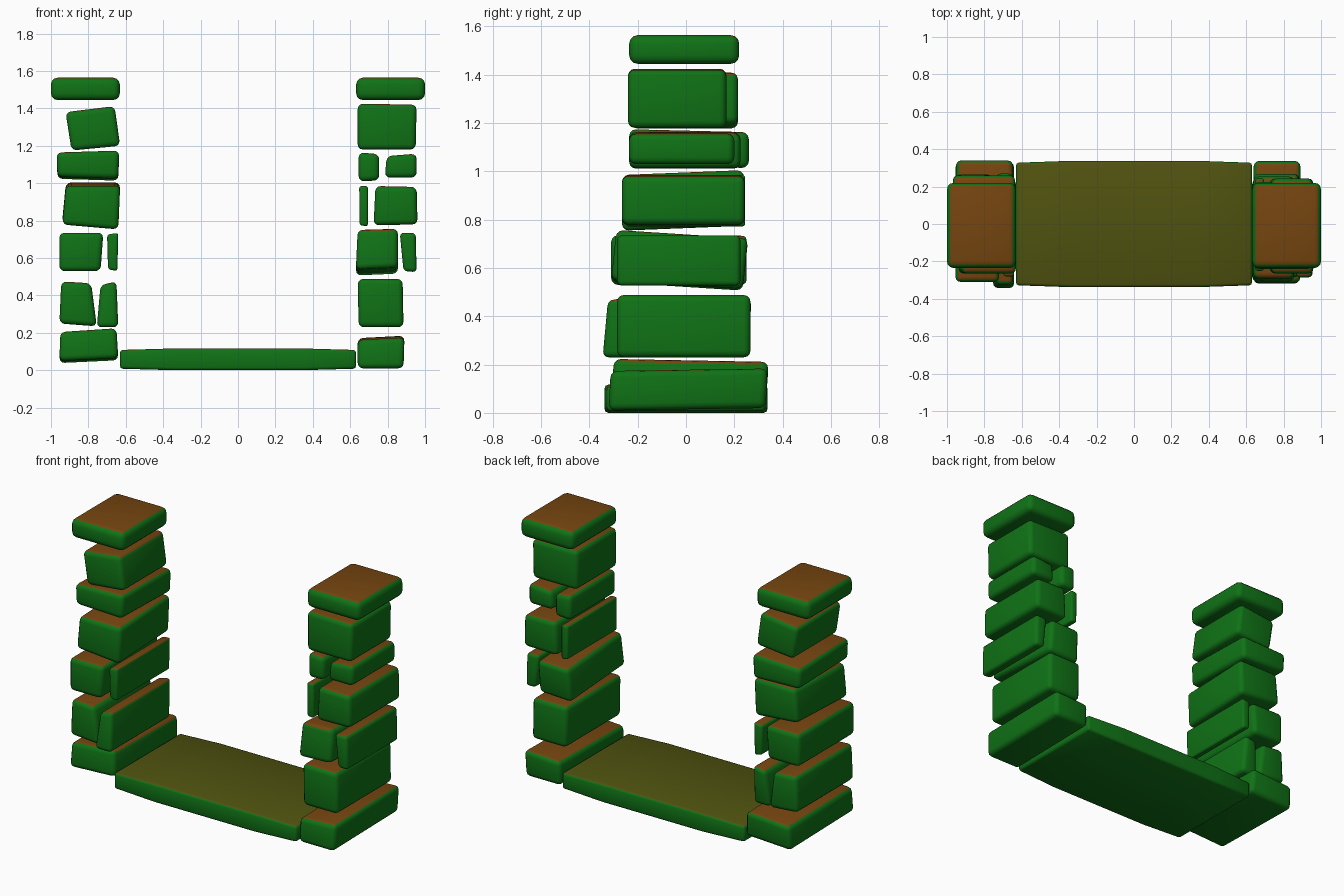
import bpy, bmesh
from mathutils import Vector

if "Cube" in bpy.data.objects:
    bpy.data.objects.remove(bpy.data.objects["Cube"])


def material(name, rgb):
    m = bpy.data.materials.new(name)
    m.diffuse_color = (*rgb, 1)
    m.use_nodes = True
    m.node_tree.nodes["Principled BSDF"].inputs["Base Color"].default_value = m.diffuse_color
    return m


GREEN = material("green_side", (0.005, 0.17, 0.008))
BROWN = material("brown_top", (0.18, 0.06, 0.005))
OLIVE = material("olive_top", (0.08, 0.085, 0.005))


def finish(name, bm, bevel, top, segments=3):
    """Round the edges, colour upward faces, and make the object."""
    bmesh.ops.recalc_face_normals(bm, faces=bm.faces)
    bm.normal_update()
    edges = [e for e in bm.edges if e.calc_face_angle(0) > 0.5]
    bmesh.ops.bevel(bm, geom=edges, offset=bevel, segments=segments,
                    profile=0.5, affect='EDGES', clamp_overlap=True)
    bm.normal_update()
    for f in bm.faces:
        f.smooth = True
        f.material_index = 1 if f.normal.z > 0.75 else 0
    me = bpy.data.meshes.new(name)
    bm.to_mesh(me)
    bm.free()
    me.materials.append(GREEN)
    me.materials.append(top)
    ob = bpy.data.objects.new(name, me)
    bpy.context.collection.objects.link(ob)
    return ob


def stone(name, bl, br, tr, tl, y0, y1, dz=0.0, lean=0.0, bevel=0.028):
    """Rounded block from a four-corner front outline, swept y0..y1.
    dz raises the back end, lean shifts the top along y."""
    bm = bmesh.new()
    rings = []
    for y, k in ((y0, 0), (y1, 1)):
        rings.append([bm.verts.new((x, y + (lean if i > 1 else 0), z + dz * k))
                      for i, (x, z) in enumerate((bl, br, tr, tl))])
    a, b = rings
    bm.faces.new(a)
    bm.faces.new(b[::-1])
    for i in range(4):
        j = (i + 1) % 4
        bm.faces.new((a[j], a[i], b[i], b[j]))
    width = min(br[0] - bl[0], tr[0] - tl[0])
    return finish(name, bm, min(bevel, 0.3 * width), BROWN)


# left pillar
stone("left_base_stone", (-.955, .05), (-.64, .065), (-.65, .225), (-.95, .205),
      -.31, .33, -.012, .012)
stone("left_stone_2_outer", (-.955, .25), (-.755, .235), (-.785, .465), (-.945, .475),
      -.305, .265)
stone("left_stone_2_inner", (-.755, .23), (-.64, .23), (-.65, .475), (-.735, .455),
      -.345, .25, 0, .022)
stone("left_stone_3_outer", (-.955, .53), (-.735, .53), (-.72, .735), (-.955, .735),
      -.31, .25)
stone("left_stone_3_inner", (-.695, .54), (-.645, .53), (-.64, .735), (-.70, .725),
      -.28, .25)
stone("left_stone_4", (-.94, .778), (-.64, .752), (-.63, .985), (-.92, .985),
      -.265, .24, .02)
stone("left_stone_5", (-.965, .1 + .935), (-.64, 1.025), (-.635, 1.175), (-.97, 1.165),
      -.235, .26, -.012)
stone("left_stone_6", (-.89, 1.175), (-.63, 1.2), (-.66, 1.412), (-.922, 1.38),
      -.23, .215)

# right pillar
stone("right_base_stone", (.64, .01), (.885, .01), (.89, .175), (.64, .162),
      -.32, .33, .01, .008)
stone("right_stone_2", (.645, .23), (.885, .23), (.88, .488), (.64, .488),
      -.285, .267)
stone("right_stone_3_inner", (.63, .54), (.855, .55), (.855, .758), (.64, .752),
      -.31, .235, -.035, .022)
stone("right_stone_3_outer", (.885, .53), (.955, .525), (.95, .735), (.865, .735),
      -.285, .225)
stone("right_stone_4_inner", (.65, .775), (.695, .77), (.695, .985), (.648, .985),
      -.25, .245)
stone("right_stone_4_outer", (.725, .775), (.96, .78), (.955, .98), (.735, .985),
      -.265, .243)
stone("right_stone_5_inner", (.645, 1.01), (.755, 1.015), (.755, 1.155), (.645, 1.165),
      -.235, .225)
stone("right_stone_5_outer", (.785, 1.03), (.955, 1.03), (.955, 1.158), (.795, 1.145),
      -.235, .2)
stone("right_stone_6", (.64, 1.18), (.95, 1.18), (.955, 1.42), (.64, 1.425),
      -.24, .167)

# pillar caps
for side, s in (("left", -1), ("right", 1)):
    xa, xb = sorted((s * .632, s * 1.0))
    stone(side + "_cap", (xa, 1.445), (xb, 1.445), (xb, 1.564), (xa, 1.564),
          -.235, .22, bevel=.035)

# hearth slab, slightly bulged in the middle
bm = bmesh.new()
bmesh.ops.create_cube(bm, size=1)
for v in bm.verts:
    v.co = Vector((v.co.x * 1.262, v.co.y * .655, .0585 + v.co.z * .1))
for x in (-.35, 0, .35):
    bmesh.ops.bisect_plane(bm, geom=bm.verts[:] + bm.edges[:] + bm.faces[:],
                           plane_co=(x, 0, 0), plane_no=(1, 0, 0))
for v in bm.verts:
    if abs(v.co.x) < .5:
        v.co.y *= 1.03
        v.co.z += .008 if v.co.z > .06 else -.008
finish("hearth_slab", bm, .015, OLIVE, 2)
